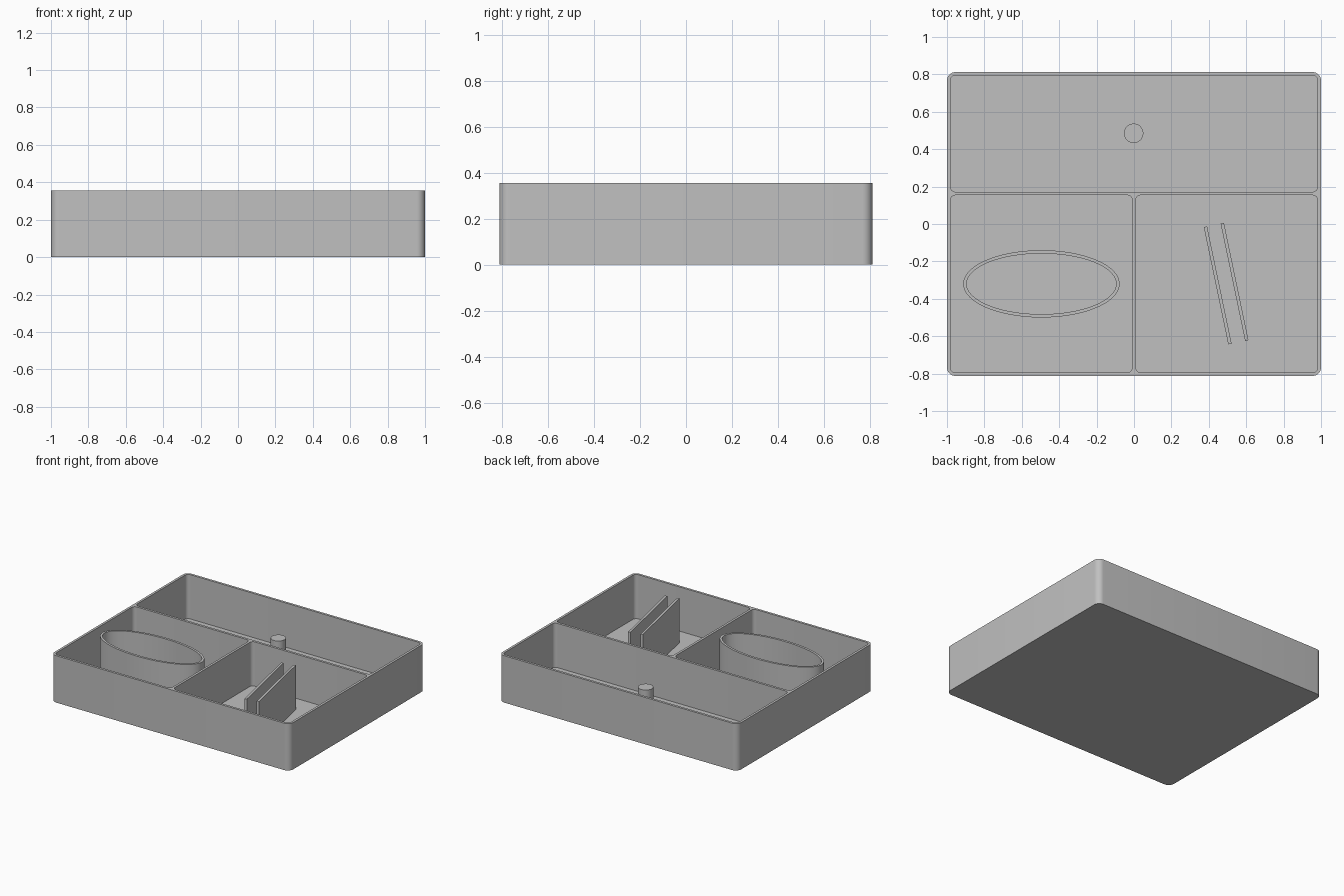
import bpy, bmesh
from math import cos, sin, pi, atan2, hypot

if "Cube" in bpy.data.objects:
    bpy.data.objects.remove(bpy.data.objects["Cube"], do_unlink=True)

HEIGHT, WALL, FLOOR = 0.355, 0.018, 0.02
HALF_X, HALF_Y = 1.0, 0.812
DIVIDER_Y = 0.163

grey = bpy.data.materials.new("matte_grey")
grey.use_nodes = True
colour = (0.53, 0.53, 0.53, 1)
grey.diffuse_color = colour
grey.node_tree.nodes["Principled BSDF"].inputs["Base Color"].default_value = colour


def prism(name, outline, z0, z1):
    """Extrude a closed outline from z0 to z1."""
    bm = bmesh.new()
    base = bm.faces.new([bm.verts.new((x, y, z0)) for x, y in outline])
    top = bmesh.ops.extrude_face_region(bm, geom=[base])["geom"]
    for v in top:
        if isinstance(v, bmesh.types.BMVert):
            v.co.z = z1
    bmesh.ops.recalc_face_normals(bm, faces=bm.faces)
    mesh = bpy.data.meshes.new(name)
    bm.to_mesh(mesh)
    bm.free()
    obj = bpy.data.objects.new(name, mesh)
    bpy.context.collection.objects.link(obj)
    mesh.materials.append(grey)
    return obj


def rounded_rect(x0, x1, y0, y1, r, steps=8):
    corners = [(x1 - r, y1 - r), (x0 + r, y1 - r), (x0 + r, y0 + r), (x1 - r, y0 + r)]
    return [(cx + r * cos((k + i / steps) * pi / 2), cy + r * sin((k + i / steps) * pi / 2))
            for k, (cx, cy) in enumerate(corners) for i in range(steps + 1)]


def ellipse(cx, cy, rx, ry, n):
    return [(cx + rx * cos(2 * pi * i / n), cy + ry * sin(2 * pi * i / n)) for i in range(n)]


def cut(obj, cutter):
    """Subtract the cutter, bake the result and discard the cutter."""
    cutter.hide_render = True
    mod = obj.modifiers.new("cut", "BOOLEAN")
    mod.operation, mod.solver, mod.object = "DIFFERENCE", "EXACT", cutter
    bpy.ops.object.select_all(action="DESELECT")
    bpy.context.view_layer.objects.active = obj
    obj.select_set(True)
    bpy.ops.object.modifier_apply(modifier=mod.name)
    bpy.data.objects.remove(cutter, do_unlink=True)


# Tray with three rounded compartments
tray = prism("tray", rounded_rect(-HALF_X, HALF_X, -HALF_Y, HALF_Y, 0.045), 0, HEIGHT)
in_x, in_y, half = HALF_X - WALL, HALF_Y - WALL, WALL / 2
pockets = [(-in_x, in_x, DIVIDER_Y + half, in_y),
           (-in_x, -half, -in_y, DIVIDER_Y - half),
           (half, in_x, -in_y, DIVIDER_Y - half)]
for bounds in pockets:
    cut(tray, prism("pocket_cutter", rounded_rect(*bounds, 0.027), FLOOR, HEIGHT + 0.1))

# Oval holder in the front right compartment
holder = prism("oval_holder", ellipse(-0.495, -0.32, 0.418, 0.18, 96), FLOOR, HEIGHT)
cut(holder, prism("oval_cutter", ellipse(-0.495, -0.32, 0.4, 0.162, 96), -0.1, HEIGHT + 0.1))

# Two parallel slanted plates in the front left compartment
for name, (xa, ya), (xb, yb) in [("inner_plate", (0.382, -0.015), (0.513, -0.642)),
                                 ("outer_plate", (0.472, 0.004), (0.603, -0.623))]:
    length = hypot(xb - xa, yb - ya)
    nx, ny = -(yb - ya) / length * half, (xb - xa) / length * half
    prism(name, [(xa + nx, ya + ny), (xa - nx, ya - ny),
                 (xb - nx, yb - ny), (xb + nx, yb + ny)], FLOOR, HEIGHT)

# Round peg in the back compartment
peg = prism("peg", ellipse(-0.002, 0.485, 0.052, 0.052, 48), FLOOR, 0.25)

# Smooth curved walls, keep sharp rims
bpy.ops.object.select_all(action="DESELECT")
for obj in (tray, holder, peg):
    obj.select_set(True)
bpy.context.view_layer.objects.active = tray
bpy.ops.object.shade_smooth_by_angle(angle=pi / 6)
